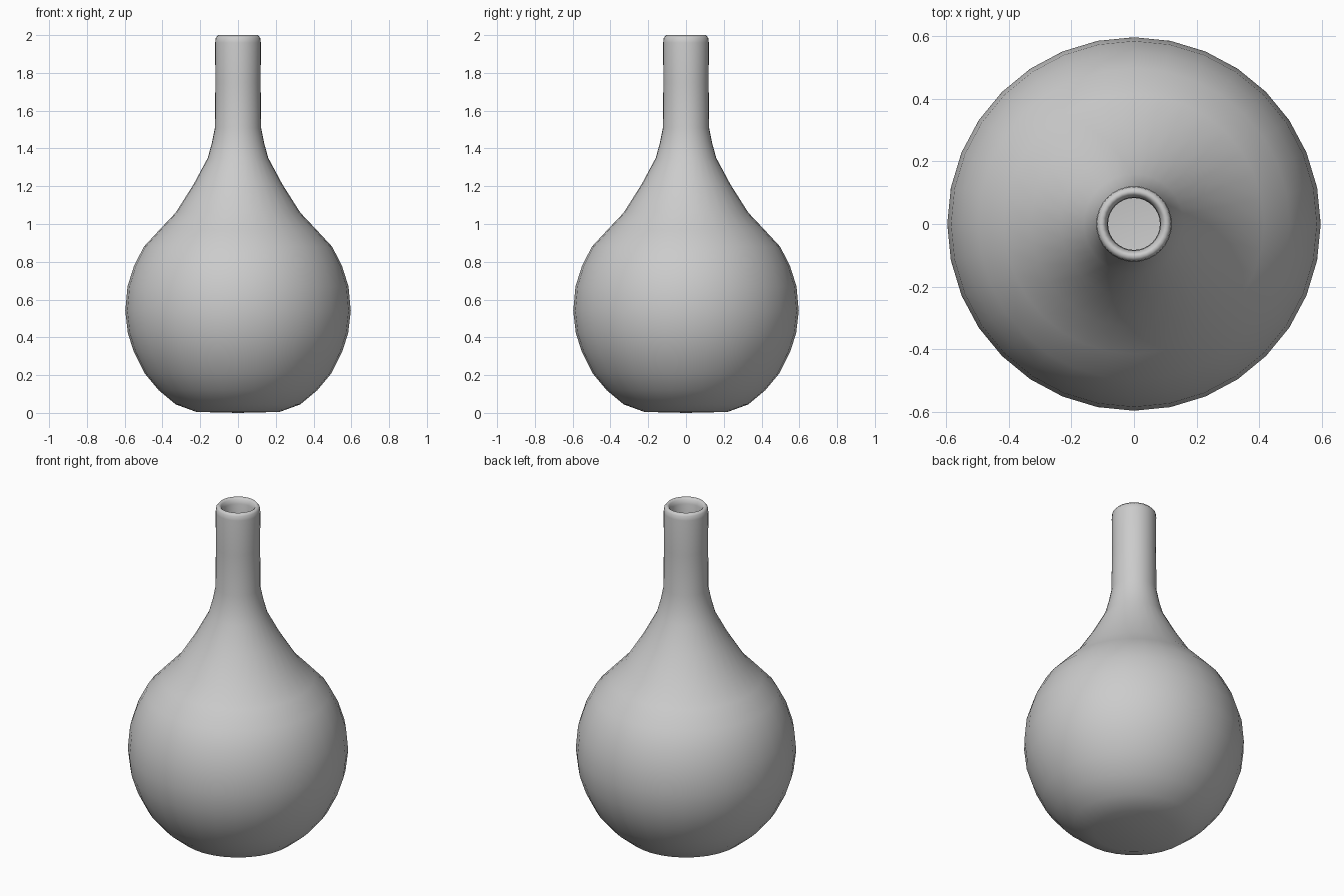
import bpy, bmesh
from math import sin, cos, pi

if "Cube" in bpy.data.objects:
    bpy.data.objects.remove(bpy.data.objects["Cube"])

SIDES = 32

# outer profile (radius, height), base to lip
outer = [(0.22, 0.005), (0.33, 0.045), (0.42, 0.12), (0.495, 0.21),
         (0.55, 0.32), (0.583, 0.42), (0.597, 0.54), (0.585, 0.67),
         (0.55, 0.78), (0.498, 0.88), (0.415, 0.97), (0.33, 1.06),
         (0.235, 1.21), (0.16, 1.35), (0.138, 1.43), (0.122, 1.51),
         (0.120, 1.75), (0.121, 1.96), (0.118, 1.985), (0.105, 2.0)]
# inner wall, lip back down to the floor
inner = [(0.092, 1.99), (0.085, 1.965), (0.083, 1.5), (0.12, 1.35),
         (0.195, 1.20), (0.295, 1.04), (0.38, 0.94), (0.46, 0.85),
         (0.51, 0.76), (0.545, 0.66), (0.557, 0.54), (0.543, 0.43),
         (0.51, 0.33), (0.46, 0.23), (0.39, 0.15), (0.31, 0.085), (0.2, 0.045)]


def lathe(name, profile):
    bm = bmesh.new()
    rings = [[bm.verts.new((r * cos(2 * pi * i / SIDES), r * sin(2 * pi * i / SIDES), z))
              for i in range(SIDES)] for r, z in profile]
    for a, b in zip(rings, rings[1:]):
        for i in range(SIDES):
            j = (i + 1) % SIDES
            bm.faces.new((a[i], a[j], b[j], b[i]))
    # underside and inner floor, each fanned to a centre point
    for ring, z in ((rings[0], 0.0), (rings[-1], 0.04)):
        c = bm.verts.new((0, 0, z))
        for i in range(SIDES):
            bm.faces.new((ring[i], ring[(i + 1) % SIDES], c))
    bmesh.ops.recalc_face_normals(bm, faces=bm.faces)
    for f in bm.faces:
        f.smooth = True
    mesh = bpy.data.meshes.new(name)
    bm.to_mesh(mesh)
    bm.free()
    obj = bpy.data.objects.new(name, mesh)
    bpy.context.collection.objects.link(obj)
    return obj


# hollow round-bodied bottle with a straight neck
lathe("bottle", outer + inner)
